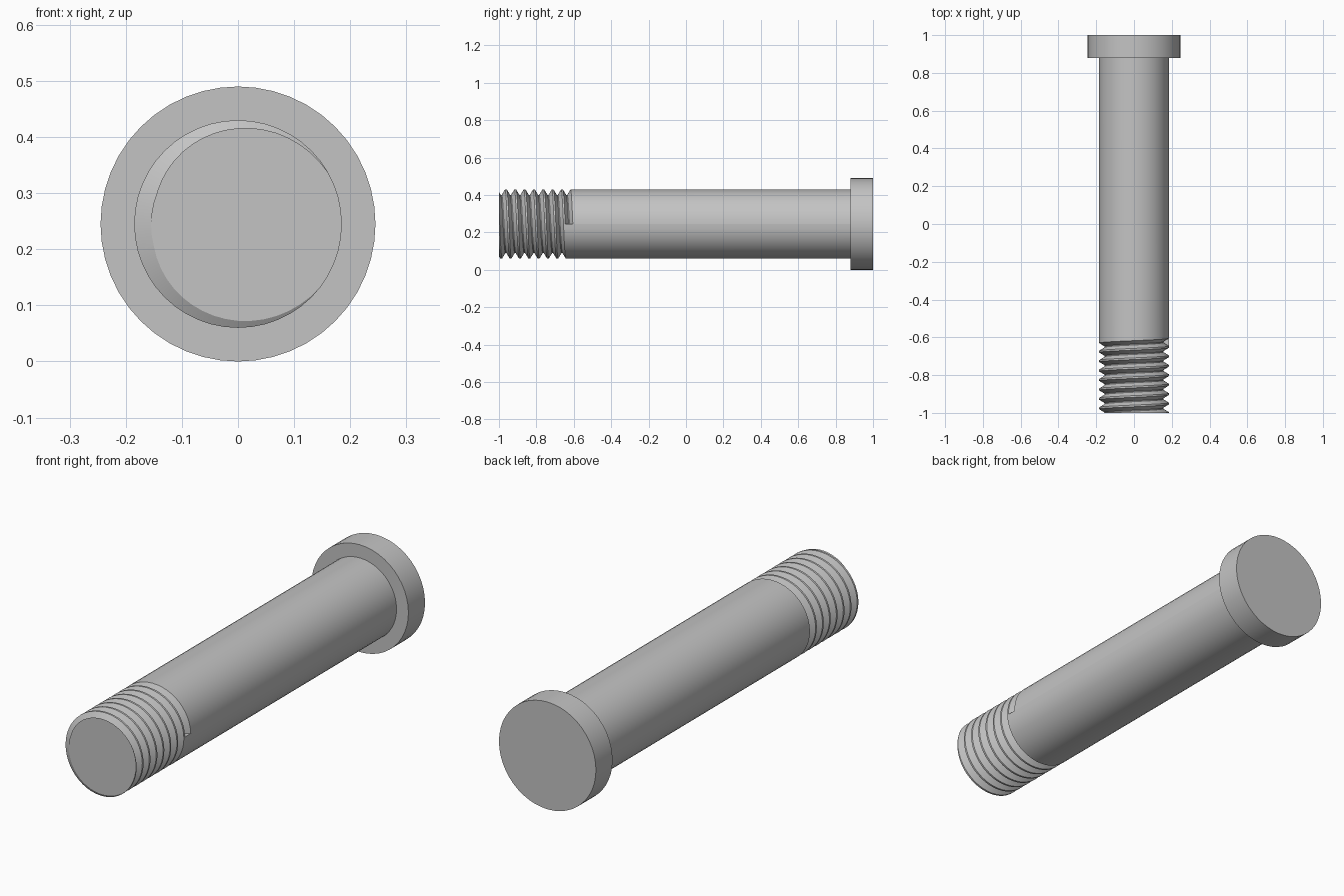
import bpy
import bmesh
from math import cos, sin, tau
from mathutils import Vector

cube = bpy.data.objects.get("Cube")
if cube:
    bpy.data.objects.remove(cube)

AXIS_Z = 0.245
SIDES = 48
SHANK_R, ROOT_R = 0.185, 0.155
PITCH, TURNS = 0.05, 9
THREAD_TOP, TIP = -0.605, -1.0

steel = bpy.data.materials.new("steel grey")
steel.use_nodes = True
grey = (0.55, 0.55, 0.55, 1)
steel.diffuse_color = grey
steel.node_tree.nodes["Principled BSDF"].inputs["Base Color"].default_value = grey


def finish(bm, name):
    """Turn a bmesh into a smooth-shaded object with sharp edges kept."""
    bmesh.ops.recalc_face_normals(bm, faces=bm.faces[:])
    mesh = bpy.data.meshes.new(name)
    bm.to_mesh(mesh)
    bm.free()
    mesh.materials.append(steel)
    obj = bpy.data.objects.new(name, mesh)
    bpy.context.collection.objects.link(obj)
    bpy.ops.object.select_all(action='DESELECT')
    obj.select_set(True)
    bpy.context.view_layer.objects.active = obj
    bpy.ops.object.shade_smooth_by_angle(angle=0.5)
    return obj


def ring_point(turn, radius, y):
    a = tau * turn
    return Vector((radius * cos(a), y, AXIS_Z + radius * sin(a)))


def strip(bm, rows):
    """Bridge successive rows of points with quads."""
    rows = [[bm.verts.new(p) for p in row] for row in rows]
    for a, b in zip(rows, rows[1:]):
        for i in range(len(a) - 1):
            bm.faces.new((a[i], a[i + 1], b[i + 1], b[i]))
    return rows


# Flat round head
bm = bmesh.new()
rings = [[ring_point(i / SIDES, AXIS_Z, y) for i in range(SIDES)] for y in (0.88, 1.0)]
front, back = [[bm.verts.new(p) for p in ring] for ring in rings]
bm.faces.new(front)
bm.faces.new(back)
for i in range(SIDES):
    j = (i + 1) % SIDES
    bm.faces.new((front[i], front[j], back[j], back[i]))
finish(bm, "bolt_head")

# Shank and right-handed thread in one skin
bm = bmesh.new()
groove = [(0, SHANK_R), (0.018, ROOT_R), (0.023, ROOT_R), (0.041, SHANK_R), (PITCH, SHANK_R)]
thread_rows = []
for step in range(SIDES * TURNS + 1):
    t = step / SIDES
    start = THREAD_TOP - PITCH * t
    thread_rows.append([ring_point(t, r, start - drop) for drop, r in groove])
rows = strip(bm, thread_rows)
bm.faces.new(rows[0][:4])  # flat wall where the groove stops

shank_rows = []
for step in range(SIDES + 1):
    t = step / SIDES
    shank_rows.append([ring_point(t, SHANK_R, 0.9),
                       ring_point(t, SHANK_R, THREAD_TOP - PITCH * t)])
strip(bm, shank_rows)
bmesh.ops.remove_doubles(bm, verts=bm.verts[:], dist=0.0002)

# Cut the thread flat at the tip and close it
bmesh.ops.bisect_plane(bm, geom=bm.verts[:] + bm.edges[:] + bm.faces[:], dist=0.00001,
                       plane_co=(0, TIP, 0), plane_no=(0, -1, 0), clear_outer=True)
rim = [e for e in bm.edges if all(abs(v.co.y - TIP) < 0.0001 for v in e.verts)]
bmesh.ops.contextual_create(bm, geom=rim)
finish(bm, "threaded_shank")
